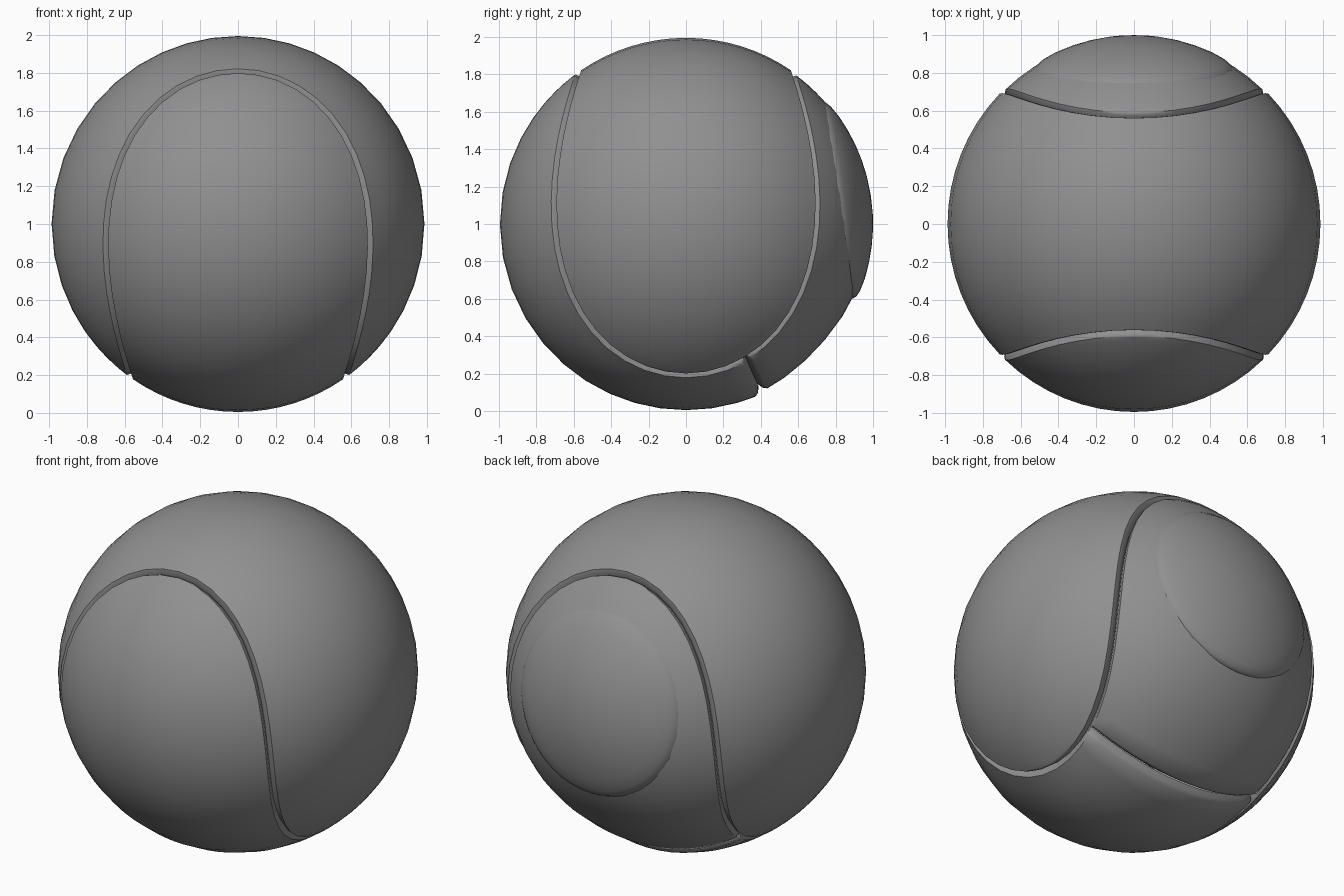
import bpy, bmesh, math
from mathutils import Vector, Matrix

cube = bpy.data.objects.get("Cube")
if cube:
    bpy.data.objects.remove(cube, do_unlink=True)

R = 0.995                       # ball radius
A, B = 0.79, 0.21               # seam curve proportions
SPLIT = 58.5                    # seam position of the cut under the back panel
RIM = [(0.0, 0.955), (0.009, 0.985), (0.02, 1.0)]   # seam offset, height
CENTRE = Vector((0, 0, 1))

grey = bpy.data.materials.new("plain_grey")
grey.use_nodes = True
grey.diffuse_color = (0.28, 0.28, 0.28, 1)
grey.node_tree.nodes["Principled BSDF"].inputs["Base Color"].default_value = grey.diffuse_color


def seam(deg):
    """Point of the wavy ball seam on the unit sphere."""
    t = math.radians(deg)
    p = Vector((A * math.cos(t) + B * math.cos(3 * t),
                A * math.sin(t) - B * math.sin(3 * t),
                -2 * math.sqrt(A * B) * math.sin(2 * t)))
    return (Matrix.Rotation(-math.pi / 4, 3, 'Z') @ p).normalized()


def mirror(p):
    return Vector((-p.x, p.y, p.z))


def finish(name, bm):
    bmesh.ops.remove_doubles(bm, verts=bm.verts, dist=0.0004)
    bmesh.ops.recalc_face_normals(bm, faces=bm.faces)
    # an open shell may come out inverted: make it face outwards
    if sum(f.normal.dot(f.calc_center_median()) * f.calc_area() for f in bm.faces) < 0:
        bmesh.ops.reverse_faces(bm, faces=bm.faces)
    for v in bm.verts:
        v.co.x *= 0.992
    bmesh.ops.translate(bm, verts=bm.verts, vec=CENTRE)
    mesh = bpy.data.meshes.new(name)
    bm.to_mesh(mesh)
    bm.free()
    mesh.materials.append(grey)
    obj = bpy.data.objects.new(name, mesh)
    bpy.context.collection.objects.link(obj)
    bpy.ops.object.select_all(action='DESELECT')
    obj.select_set(True)
    bpy.context.view_layer.objects.active = obj
    bpy.ops.object.shade_smooth_by_angle(angle=math.radians(50))


def skin(bm, grid, closed=False):
    """Join rows of points with quads."""
    rows = [[bm.verts.new(p) for p in row] for row in grid]
    n = len(rows[0])
    for a, b in zip(rows, rows[1:]):
        for i in range(n if closed else n - 1):
            j = (i + 1) % n
            bm.faces.new((a[i], a[j], b[j], b[i]))


def panel(name, start, end, cut_start=False, cut_end=False, swap=False, shape=None):
    """Strip between the seam and its mirror image, with rolled-in rims."""
    steps = round((end - start) / 4.5)
    rows = [(start + (end - start) * i / steps, 1.0) for i in range(steps + 1)]
    rolled = [(0, 0.955), (0.55, 0.985), (1.2, 1.0)]
    if cut_start:
        rows = [(start + d, h) for d, h in rolled] + rows[1:]
    if cut_end:
        rows = rows[:-1] + [(end - d, h) for d, h in reversed(rolled)]
    grid = []
    for t, height in rows:
        p = seam(t)
        side = p.cross(seam(t + 0.1) - seam(t - 0.1)).normalized()
        if side.dot(Vector((0, 0, -1)) if 0 < t < 90 else Vector((-1, 0, 0))) < 0 and abs(p.x) > 0.01:
            pass
        # the inner side of the seam keeps one sign along the whole curve
        rim = [((p + INWARD * side * d).normalized(), h) for d, h in RIM]
        a = rim[-1][0]
        b = mirror(a)
        cols = 16
        middle = []
        angle = a.angle(b)
        for i in range(1, cols):
            f = i / cols
            if angle < 1e-4:
                q = a
            else:
                q = (a * math.sin((1 - f) * angle) + b * math.sin(f * angle)) / math.sin(angle)
            middle.append((q.normalized(), 1.0))
        line = rim + middle + [(mirror(q), h) for q, h in reversed(rim)]
        grid.append([q * R * min(h, height) * (shape(q) if shape else 1) for q, h in line])
    bm = bmesh.new()
    skin(bm, grid)
    if swap:                    # quarter turn and flip gives the matching panel
        turn = Matrix.Rotation(math.pi / 2, 3, 'Z')
        for v in bm.verts:
            v.co = turn @ v.co
            v.co.z = -v.co.z
    finish(name, bm)


# sign that points from the seam towards the front lobe
probe = seam(0).cross(seam(0.1) - seam(-0.1))
INWARD = 1 if probe.x < 0 else -1


def flattened(q):
    """Back panel sits slightly low, flatter towards the bottom."""
    d = q.angle(Vector((0, 0.75, -0.66)))
    return 0.994 - 0.022 * math.exp(-(d / 0.4) ** 2)


panel("front_and_bottom_panel", -45, SPLIT, cut_end=True)
panel("back_panel", SPLIT, 135, cut_start=True, shape=flattened)
panel("top_and_side_panel", -45, 135, swap=True)

# raised round pad on the back, tilted slightly upwards
tilt = Matrix.Rotation(math.radians(-81), 3, 'X')
profile = [(33.5, 0.95), (33, 0.978), (32, 0.99), (30, 0.997)]
profile += [(a, 1.0) for a in (26, 21, 16, 11, 6, 0)]
pad = []
for deg, r in profile:
    e = math.radians(deg)
    pad.append([tilt @ Vector((r * math.sin(e) * math.cos(s * math.tau / 48),
                               r * math.sin(e) * math.sin(s * math.tau / 48),
                               r * math.cos(e))) for s in range(48)])
bm = bmesh.new()
skin(bm, pad, closed=True)
finish("back_pad", bm)
